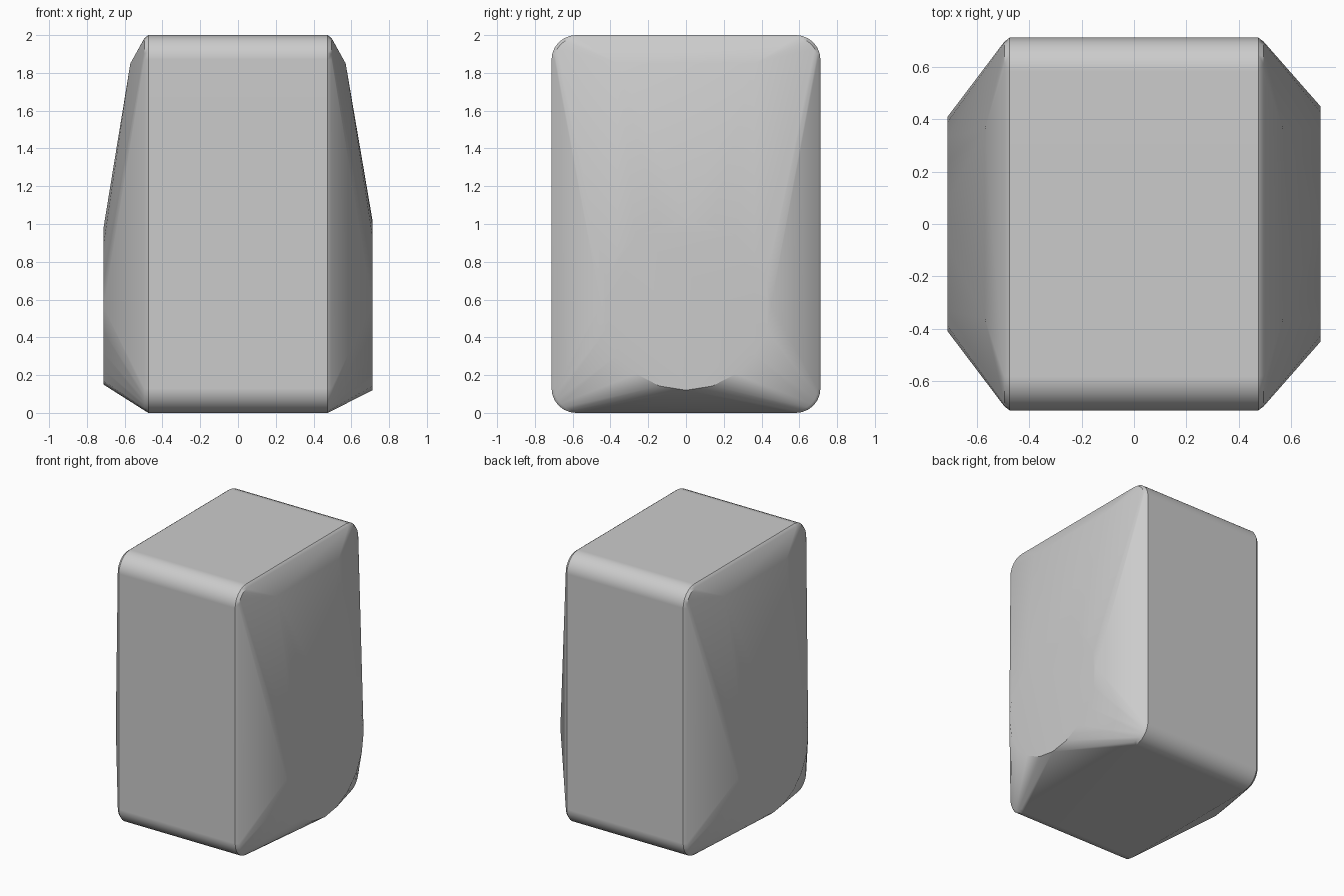
import bpy, bmesh, math
from math import sin, cos, pi

cube = bpy.data.objects.get("Cube")
if cube:
    bpy.data.objects.remove(cube, do_unlink=True)

mat = bpy.data.materials.new("plain grey")
mat.use_nodes = True
GREY = (0.6, 0.6, 0.6, 1)
mat.diffuse_color = GREY
mat.node_tree.nodes["Principled BSDF"].inputs["Base Color"].default_value = GREY


def rounded_outline(x, inset, radius=0.13, steps=6):
    """Rounded rectangle in the YZ plane at a given x."""
    pts = []
    cy, cz = 0.712 - radius, 1 - radius
    for q, (sy, sz) in enumerate([(1, 1), (-1, 1), (-1, -1), (1, -1)]):
        for i in range(steps + 1):
            a = (q + i / steps) * pi / 2
            r = radius - inset
            pts.append((x, sy * cy + r * cos(a), 1 + sz * cz + r * sin(a)))
    return pts


def disc(x, z, radius, sides=20):
    """Ring of points for the flat pad on one side."""
    return [(x, radius * cos(2 * pi * i / sides), z + radius * sin(2 * pi * i / sides))
            for i in range(sides)]


points = []
for side, pad_z, pad_r in ((1, 0.57, 0.45), (-1, 0.56, 0.41)):
    # Central slab with softened rim
    points += rounded_outline(side * 0.475, 0)
    points += rounded_outline(side * 0.495, 0.015)
    # Side pad and upper shoulder
    points += disc(side * 0.712, pad_z, pad_r)
    points += [(side * 0.712, y, 0.98) for y in (-0.08, 0.08)]
    points += [(side * 0.57, y, 1.85) for y in (-0.36, 0.36)]

# Wrap all the outlines in one faceted shell
bm = bmesh.new()
for p in points:
    bm.verts.new(p)
hull = bmesh.ops.convex_hull(bm, input=bm.verts[:])
loose = {v for v in hull["geom_interior"] + hull["geom_unused"]
         if isinstance(v, bmesh.types.BMVert)}
bmesh.ops.delete(bm, geom=list(loose), context="VERTS")
bmesh.ops.dissolve_limit(bm, angle_limit=math.radians(0.5),
                         verts=bm.verts[:], edges=bm.edges[:])
bmesh.ops.recalc_face_normals(bm, faces=bm.faces[:])
mesh = bpy.data.meshes.new("rounded_body")
bm.to_mesh(mesh)
bm.free()

body = bpy.data.objects.new("rounded_body", mesh)
bpy.context.collection.objects.link(body)
mesh.materials.append(mat)
bpy.ops.object.select_all(action="DESELECT")
body.select_set(True)
bpy.context.view_layer.objects.active = body
bpy.ops.object.shade_smooth_by_angle(angle=math.radians(32))

# Keep the large flat faces evenly shaded
weighted = body.modifiers.new("even shading", "WEIGHTED_NORMAL")
weighted.keep_sharp = True
